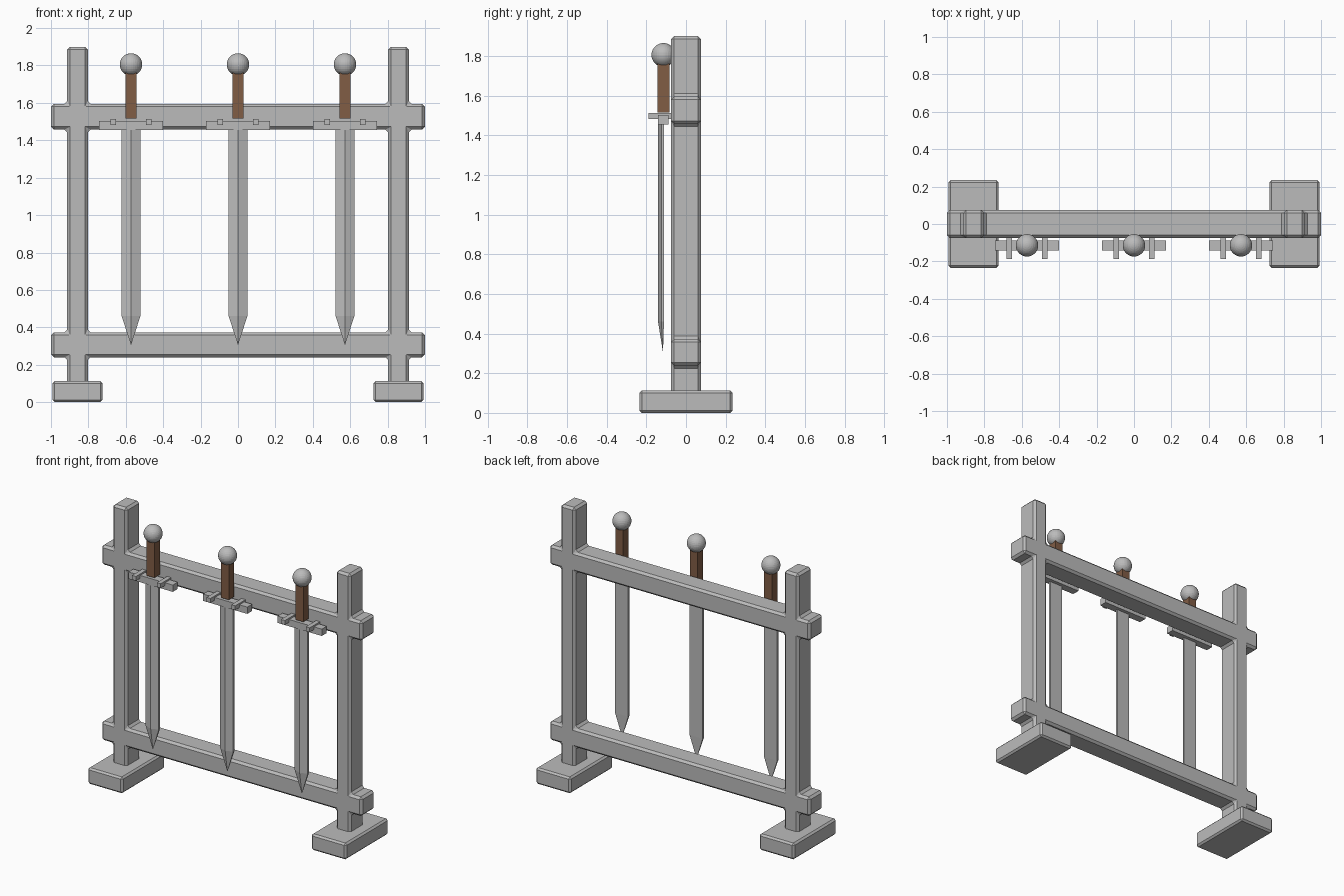
import bpy
import bmesh
from mathutils import Matrix, Vector

cube = bpy.data.objects.get("Cube")
if cube:
    bpy.data.objects.remove(cube, do_unlink=True)


def material(name, rgb):
    mat = bpy.data.materials.new(name)
    mat.use_nodes = True
    mat.diffuse_color = (*rgb, 1)
    mat.node_tree.nodes["Principled BSDF"].inputs["Base Color"].default_value = (*rgb, 1)
    return mat


GREY = material("plain grey", (0.5, 0.5, 0.5))
BROWN = material("brown leather", (0.22, 0.11, 0.06))


def finish(name, bm, mat, bevel=0):
    bmesh.ops.recalc_face_normals(bm, faces=bm.faces)
    mesh = bpy.data.meshes.new(name)
    bm.to_mesh(mesh)
    bm.free()
    mesh.materials.append(mat)
    obj = bpy.data.objects.new(name, mesh)
    bpy.context.collection.objects.link(obj)
    if bevel:
        mod = obj.modifiers.new("chamfer", 'BEVEL')
        mod.width = bevel
        mod.segments = 1
        mod.limit_method = 'ANGLE'
    return obj


def box(name, low, high, mat, bevel=0):
    low, high = Vector(low), Vector(high)
    bm = bmesh.new()
    bmesh.ops.create_cube(bm, size=1, matrix=Matrix.Translation((low + high) / 2)
                          @ Matrix.Diagonal((*(high - low), 1)))
    return finish(name, bm, mat, bevel)


# Rack frame: two posts and two rails as one lattice, chamfered together
DEPTH = 0.075
xs = [-1, -0.913, -0.803, 0.803, 0.913, 1]
zs = [0.08, 0.24, 0.373, 1.458, 1.595, 1.9]
bm = bmesh.new()
for i in range(5):
    for j in range(5):
        if i % 2 or j % 2:
            corners = [(i, j), (i + 1, j), (i + 1, j + 1), (i, j + 1)]
            bm.faces.new([bm.verts.new((xs[a], -DEPTH, zs[b])) for a, b in corners])
bmesh.ops.remove_doubles(bm, verts=bm.verts, dist=0.001)
front = bmesh.ops.extrude_face_region(bm, geom=bm.faces[:], use_keep_orig=True)
back = [v for v in front["geom"] if isinstance(v, bmesh.types.BMVert)]
bmesh.ops.translate(bm, verts=back, vec=(0, 2 * DEPTH, 0))
finish("rack_frame", bm, GREY, 0.015)

# Feet under the posts
for side, x in (("right", -0.858), ("left", 0.858)):
    box(side + "_foot", (x - 0.134, -0.235, 0), (x + 0.134, 0.235, 0.113), GREY, 0.012)


def blade(name, x):
    # Flat-backed section with a front ridge, closing to a point
    section = [(-0.05, -0.111), (-0.05, -0.124), (0, -0.141), (0.05, -0.124), (0.05, -0.111)]
    bm = bmesh.new()
    top, low = [[bm.verts.new((x + px, py, z)) for px, py in section] for z in (1.46, 0.46)]
    tip = bm.verts.new((x, -0.116, 0.305))
    bm.faces.new(top)
    for i in range(5):
        k = (i + 1) % 5
        bm.faces.new((top[i], top[k], low[k], low[i]))
        bm.faces.new((low[i], low[k], tip))
    finish(name, bm, GREY)


# Three hanging swords with a pair of pegs each
Y = -0.114
for label, x in (("right", -0.572), ("middle", 0), ("left", 0.572)):
    blade(label + "_blade", x)
    box(label + "_guard", (x - 0.17, Y - 0.027, 1.455), (x + 0.17, Y + 0.027, 1.502), GREY)
    box(label + "_grip", (x - 0.03, Y - 0.03, 1.516), (x + 0.03, Y + 0.03, 1.77), BROWN)
    bm = bmesh.new()
    bmesh.ops.create_uvsphere(bm, u_segments=32, v_segments=16, radius=0.06,
                              matrix=Matrix.Translation((x, Y, 1.805)))
    finish(label + "_pommel", bm, GREY)
    for side, px in (("right", x - 0.095), ("left", x + 0.095)):
        box(f"{label}_{side}_peg", (px - 0.015, -0.188, 1.483), (px + 0.015, -0.07, 1.513), GREY)
